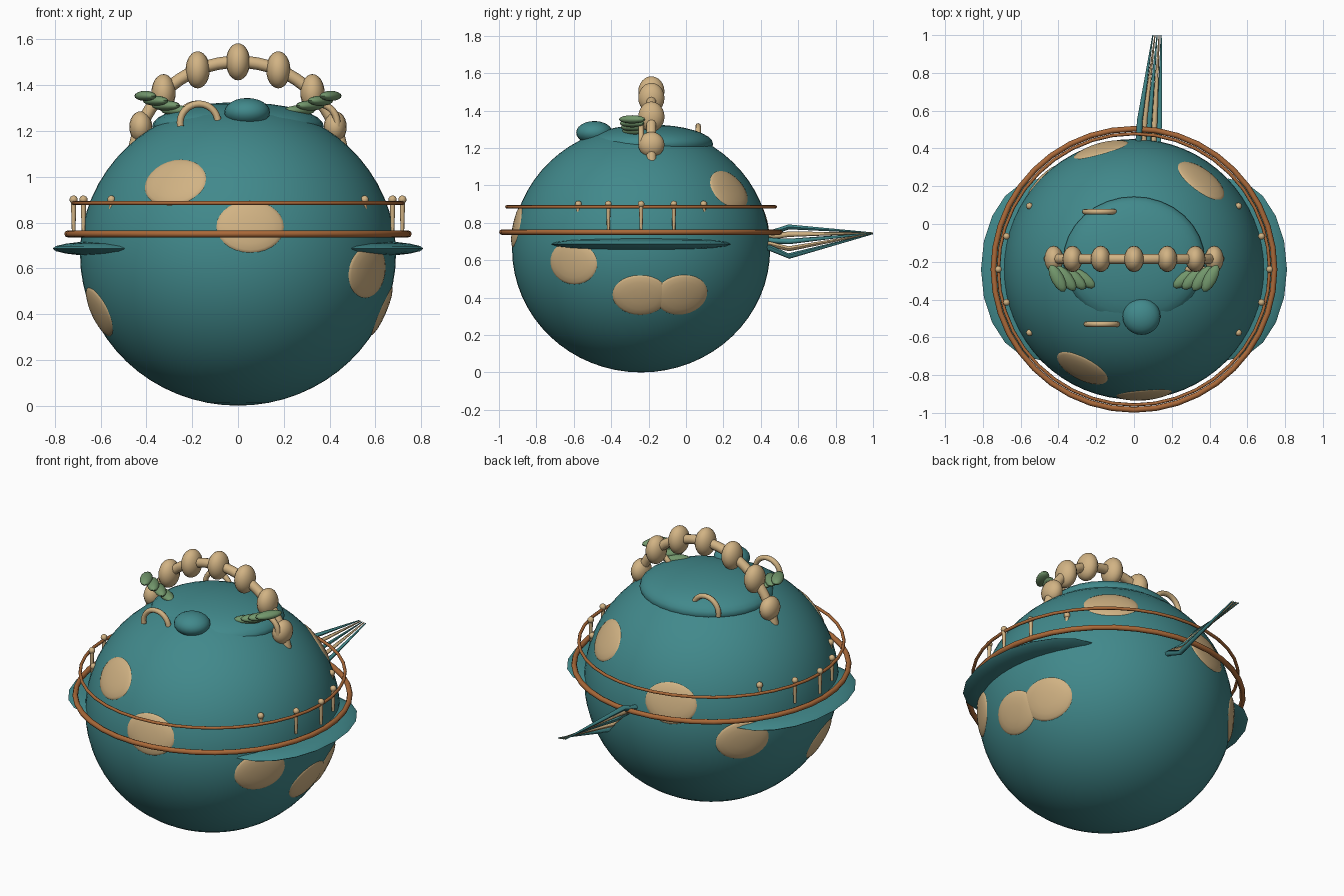
import bpy, bmesh, math
from mathutils import Vector, Matrix

if "Cube" in bpy.data.objects:
    bpy.data.objects.remove(bpy.data.objects["Cube"])


def material(name, rgb):
    m = bpy.data.materials.new(name)
    m.diffuse_color = (*rgb, 1)
    m.use_nodes = True
    m.node_tree.nodes["Principled BSDF"].inputs["Base Color"].default_value = m.diffuse_color
    return m


TEAL = material("teal", (0.053, 0.25, 0.26))
TAN = material("tan", (0.64, 0.45, 0.23))
BROWN = material("brown", (0.40, 0.14, 0.04))
GREEN = material("leaf green", (0.17, 0.31, 0.15))

CY = -0.24                                 # body axis in y
CENTRE = Vector((0, CY, 0.66))
RADII = Vector((0.69, 0.69, 0.66))


def finish(name, bm, mat, angle=60):
    bmesh.ops.recalc_face_normals(bm, faces=bm.faces)
    me = bpy.data.meshes.new(name)
    bm.to_mesh(me)
    bm.free()
    me.materials.append(mat)
    ob = bpy.data.objects.new(name, me)
    bpy.context.collection.objects.link(ob)
    bpy.context.view_layer.objects.active = ob
    ob.select_set(True)
    bpy.ops.object.shade_smooth_by_angle(angle=math.radians(angle))
    ob.select_set(False)
    return ob


def ellipsoid(name, loc, radii, mat, seg=24, rings=12, rot=None):
    bm = bmesh.new()
    m = Matrix.Translation(loc) @ (rot or Matrix()) @ Matrix.Diagonal((*radii, 1))
    bmesh.ops.create_uvsphere(bm, u_segments=seg, v_segments=rings, radius=1, matrix=m)
    return finish(name, bm, mat)


def tube(name, pts, radii, mat, sides=8, closed=False):
    """Sweep a round section along points, one radius per point."""
    bm = bmesh.new()
    pts = [Vector(p) for p in pts]
    n = len(pts)
    # reference axis: the normal of the plane holding the path
    ref = (pts[n // 3] - pts[0]).cross(pts[-1] - pts[0])
    ref = ref.normalized() if ref.length > 1e-5 else Vector((1, 0, 0))
    loops = []
    for i, p in enumerate(pts):
        a = pts[i - 1] if (closed or i) else p
        b = pts[(i + 1) % n] if (closed or i < n - 1) else p
        side = (b - a).normalized().cross(ref).normalized()
        up = side.cross((b - a).normalized())
        loops.append([bm.verts.new(p + radii[i] * (side * math.cos(t) + up * math.sin(t)))
                      for t in (math.tau * k / sides for k in range(sides))])
    for i in range(n if closed else n - 1):
        l0, l1 = loops[i], loops[(i + 1) % n]
        for k in range(sides):
            j = (k + 1) % sides
            bm.faces.new((l0[k], l0[j], l1[j], l1[k]))
    if not closed:
        bm.faces.new(loops[0])
        bm.faces.new(loops[-1])
    return finish(name, bm, mat)


def arc(cx, y, cz, r, a0, a1, n):
    return [(cx + r * math.cos(a), y, cz + r * math.sin(a))
            for a in (math.radians(a0 + (a1 - a0) * i / n) for i in range(n + 1))]


def spot(name, d, hw=0.155, hh=0.12):
    """Thin oval patch that follows the body surface around direction d."""
    n = Vector(d).normalized()
    u = Vector((0, 0, 1)).cross(n).normalized()
    v = n.cross(u)
    dist = 1 / Vector((n.x / RADII.x, n.y / RADII.y, n.z / RADII.z)).length
    bm = bmesh.new()
    mid = bm.verts.new(CENTRE + n * (dist + 0.009))
    loops = []
    for r in (0.35, 0.65, 0.88, 0.97, 1.0):
        loop = []
        for k in range(28):
            t = math.tau * k / 28
            q = (n * dist + u * hw * r * math.cos(t) + v * hh * r * math.sin(t)).normalized()
            s = 1 / Vector((q.x / RADII.x, q.y / RADII.y, q.z / RADII.z)).length
            loop.append(bm.verts.new(CENTRE + q * (s - 0.004 + 0.013 * math.sqrt(1 - r ** 4))))
        loops.append(loop)
    for k in range(28):
        j = (k + 1) % 28
        bm.faces.new((mid, loops[0][k], loops[0][j]))
        for a, b in zip(loops, loops[1:]):
            bm.faces.new((a[k], b[k], b[j], a[j]))
    ob = finish(name, bm, TAN)
    # open patch: make sure it faces outward
    if ob.data.polygons[0].normal.dot(n) < 0:
        ob.data.flip_normals()


# body, lid and knob
ellipsoid("body", CENTRE, RADII, TEAL, 64, 32)
ellipsoid("lid", (0, -0.195, 1.22), (0.375, 0.34, 0.105), TEAL, 32, 16)
ellipsoid("knob", (0.04, -0.49, 1.282), (0.1, 0.097, 0.062), TEAL)

# oval spots on the body
for i, d in enumerate([(0.055, -0.68, 0.125), (-0.275, -0.525, 0.315), (0.57, -0.365, -0.075),
                       (0.635, -0.005, -0.25), (0.60, 0.22, -0.25), (-0.615, -0.155, -0.255),
                       (-0.514, 0.44, -0.06), (-0.18, 0.646, 0.15), (0.36, 0.475, 0.32)]):
    spot(f"spot_{i + 1}", d)

# beaded carrying handle
HY, HZ, HR = -0.185, 1.042, 0.46
path = arc(0, HY, HZ, HR, 0, 180, 32)
tube("handle_bar", path, [0.027] * len(path), TAN, 10)
for i, p in enumerate(arc(0, HY, HZ, HR, 22.5, 157.5, 6)):
    end = i in (0, 6)
    ellipsoid(f"handle_bead_{i + 1}", p, (0.05, 0.07, 0.068) if end else (0.053, 0.07, 0.081),
              TAN, 16, 12)

# small loops on the lid
for i, (x, y) in enumerate([(-0.17, -0.53), (-0.178, 0.065), (0.35, -0.24)]):
    path = arc(x, y, 1.235, 0.083, -10, 190, 16)
    tube(f"lid_loop_{i + 1}", path, [0.015] * len(path), TAN)

# leaf fans beside the handle
for s, side in ((-1, "left"), (1, "right")):
    for i in range(4):
        a = math.radians(62 - 9 * i)
        rot = Matrix.Rotation(math.pi - (math.pi - a) if s > 0 else -a, 4, 'Z')
        ellipsoid(f"{side}_leaf_{i + 1}", (s * (0.405 - 0.045 * i), -0.288, 1.353 - 0.021 * i),
                  (0.08, 0.034, 0.022), GREEN, 12, 8, rot)

# railing: two rings around the body
for name, z, r, t in (("lower_rail", 0.75, 0.744, 0.015), ("upper_rail", 0.885, 0.718, 0.009)):
    pts = [(r * math.cos(a), CY + r * math.sin(a), z)
           for a in (math.tau * k / 40 for k in range(40))]
    tube(name, pts, [t] * 40, BROWN, 8, True)

# railing posts with ball tops, and side fins
for s, side in ((-1, "left"), (1, "right")):
    for i, (x, dy) in enumerate([(0.718, 0), (0.675, 0.175), (0.675, -0.175),
                                 (0.553, 0.335), (0.553, -0.335)]):
        p = Vector((s * x, CY + dy, 0.9))
        tube(f"{side}_post_{i + 1}", [p, p - Vector((0, 0, 0.07)), p - Vector((0, 0, 0.135))],
             [0.012, 0.010, 0.008], TAN)
        ellipsoid(f"{side}_post_ball_{i + 1}", p, (0.018,) * 3, TAN, 12, 8)
    ellipsoid(f"{side}_fin", (s * 0.5, CY, 0.686), (0.31, 0.48, 0.037), TEAL, 20, 10)

# tail: a fan of tapered quills meeting near one point
for i in range(5):
    x, zm = 0.025 + 0.026 * i, 0.778 - 0.039 * i
    tube(f"tail_quill_{i + 1}",
         [(x, 0.40, 0.745 - 0.02 * i), (x, 0.45, 0.745 - 0.02 * i), (x + 0.006, 0.55, zm),
          (0.10 + 0.011 * i, 1.0, 0.746 - 0.001 * i)],
         [0.016, 0.016, 0.015, 0.003], TAN if i % 2 else TEAL, 6)
